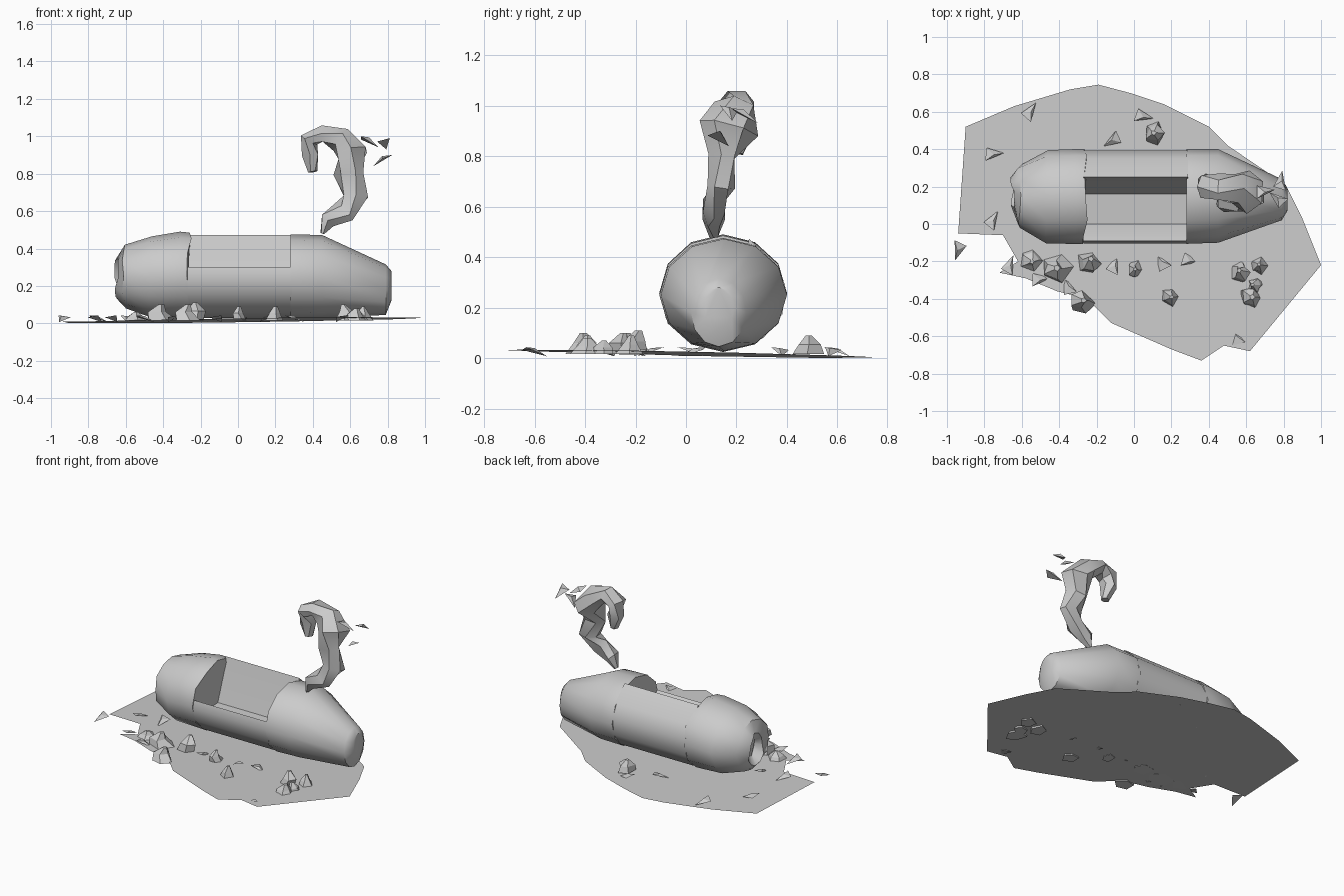
import bpy, bmesh, random
from math import sin, cos, pi, radians
from mathutils import Vector

if "Cube" in bpy.data.objects:
    bpy.data.objects.remove(bpy.data.objects["Cube"])

random.seed(4)


def finish(bm, name, angle=None):
    bmesh.ops.recalc_face_normals(bm, faces=bm.faces)
    me = bpy.data.meshes.new(name)
    bm.to_mesh(me)
    bm.free()
    ob = bpy.data.objects.new(name, me)
    bpy.context.collection.objects.link(ob)
    if angle:
        bpy.ops.object.select_all(action='DESELECT')
        ob.select_set(True)
        bpy.context.view_layer.objects.active = ob
        bpy.ops.object.shade_smooth_by_angle(angle=radians(angle))
    return ob


def loft(name, rings, angle=None):
    """Skin a list of equal-length point rings and cap both ends."""
    bm = bmesh.new()
    vs = [[bm.verts.new(p) for p in r] for r in rings]
    for a, b in zip(vs, vs[1:]):
        n = len(a)
        for i in range(n):
            bm.faces.new((a[i], a[(i + 1) % n], b[(i + 1) % n], b[i]))
    bm.faces.new(vs[0])
    bm.faces.new(vs[-1])
    return finish(bm, name, angle)


def hull_rings(data, jitter=0.0, n=12):
    return [[(x + random.uniform(-jitter, jitter), cy + ry * cos(2 * pi * i / n),
              cz + rz * sin(2 * pi * i / n)) for i in range(n)]
            for x, cy, cz, ry, rz in data]


def tube(name, path, sides=6):
    """Bent tube along (x, y, z, radius in plane, radius across)."""
    pts = [Vector(p[:3]) for p in path]
    rings = []
    for k, p in enumerate(path):
        t = (pts[min(k + 1, len(pts) - 1)] - pts[max(k - 1, 0)]).normalized()
        across = Vector((0, 1, 0))
        across = (across - t * across.dot(t)).normalized()
        side = t.cross(across)
        rings.append([pts[k] + side * p[3] * cos(a) + across * p[4] * sin(a)
                      for a in [2 * pi * (i + 0.5 * (k % 2)) / sides for i in range(sides)]])
    return loft(name, rings, 35)


def rock(name, x, y, r, h):
    """Faceted lump: uneven base ring rising to an off-centre ridge."""
    rings = []
    for z, s in ((0.015, 1), (h * 0.6, 0.7), (h, 0.2)):
        ox, oy = random.uniform(-.2, .2) * r, random.uniform(-.2, .2) * r
        rings.append([(x + ox + s * r * random.uniform(.7, 1.2) * cos(i * 2 * pi / 5),
                       y + oy + s * r * random.uniform(.7, 1.2) * sin(i * 2 * pi / 5), z)
                      for i in range(5)])
    loft(name, rings)


def sliver(name, x, y, z, r, tilt):
    """Thin four-sided splinter."""
    bm = bmesh.new()
    a = random.uniform(0, 2 * pi)
    v = [bm.verts.new((x + r * cos(a + t), y + r * sin(a + t), z + dz))
         for t, dz in ((0, -tilt), (2.2, tilt * .4), (3.6, tilt))]
    v.append(bm.verts.new((x, y, z + tilt * .8)))
    for f in ((0, 1, 3), (1, 2, 3), (2, 0, 3), (0, 2, 1)):
        bm.faces.new([v[i] for i in f])
    finish(bm, name)


# ground patch, a slightly tilted ragged sheet
outline = [(-.90, .52), (-.64, .63), (-.34, .72), (-.19, .745), (-.02, .70), (.16, .64),
           (.40, .52), (.50, .42), (.81, .21), (.90, .03), (1.0, -.22), (.62, -.68),
           (.48, -.65), (.36, -.73), (.20, -.67), (-.12, -.53), (-.25, -.40), (-.41, -.36),
           (-.58, -.29), (-.72, -.26), (-.62, -.20), (-.70, -.06), (-.94, -.05)]
bm = bmesh.new()
bm.faces.new([bm.verts.new((x, y, max(0, .017 + .009 * x - .016 * y))) for x, y in outline])
bmesh.ops.triangulate(bm, faces=bm.faces)
finish(bm, "ground_patch")

# closed left and right hull sections
loft("hull_left", hull_rings([(-.60, .16, .24, .05, .06), (-.65, .17, .24, .08, .11),
                              (-.61, .15, .25, .17, .17), (-.47, .145, .25, .25, .215),
                              (-.31, .147, .258, .253, .232),
                              (-.26, .147, .255, .253, .23)], .014), 40)
loft("hull_right", hull_rings([(.28, .147, .25, .253, .226), (.45, .15, .25, .25, .222),
                               (.79, .13, .18, .11, .135), (.82, .13, .20, .06, .08)]), 40)

# middle hull: outer arc with an open trough facing up and forward
arc = [(.147 + .25 * cos(radians(a)), .25 + .222 * sin(radians(a)))
       for a in (35, 10, -20, -50, -90, -125, -155, -180)]
section = [(.25, .472)] + arc + [(-.09, .30), (-.06, .27), (.0, .18), (.16, .19), (.22, .37)]
loft("hull_middle", [[(x, y, z) for y, z in section] for x in (-.27, .29)], 40)

# twisting smoke plume
tube("smoke_plume", [(.45, .11, .48, .01, .02), (.48, .11, .55, .05, .045),
                     (.57, .11, .60, .065, .05), (.63, .14, .68, .075, .055),
                     (.59, .14, .80, .08, .06), (.61, .17, .91, .09, .12),
                     (.55, .19, .98, .07, .09), (.45, .20, 1.015, .05, .07),
                     (.38, .20, .98, .05, .07), (.385, .21, .90, .05, .06),
                     (.40, .20, .81, .025, .03)])
for i, (x, y, z) in enumerate([(.79, .23, .96), (.77, .14, .87), (.70, .17, .97)]):
    sliver(f"smoke_wisp_{i}", x, y, z, .055, .03)

# rubble lumps
for i, (x, y, r, h) in enumerate([(-.28, -.42, .07, .10), (.0, -.25, .05, .09),
                                  (.20, -.39, .055, .09), (.62, -.39, .07, .08),
                                  (.57, -.25, .06, .10), (.66, -.22, .05, .09),
                                  (-.42, -.24, .08, .10), (-.24, -.20, .07, .11),
                                  (-.55, -.20, .06, .06), (.10, .48, .07, .09),
                                  (.64, -.32, .05, .07)]):
    rock(f"rubble_{i}", x, y, r, h)

# splinters scattered over the ground
for i, (x, y) in enumerate([(-.97, -.14), (-.75, .37), (-.60, .03), (-.75, .02), (-.66, -.22),
                            (-.50, -.30), (-.35, -.33), (.55, -.60), (.05, .57), (-.12, .45),
                            (.15, -.2), (.3, -.2), (-.55, .6), (-.1, -.22)]):
    sliver(f"splinter_{i}", max(x, -.945), y, .025, .055, .018)
